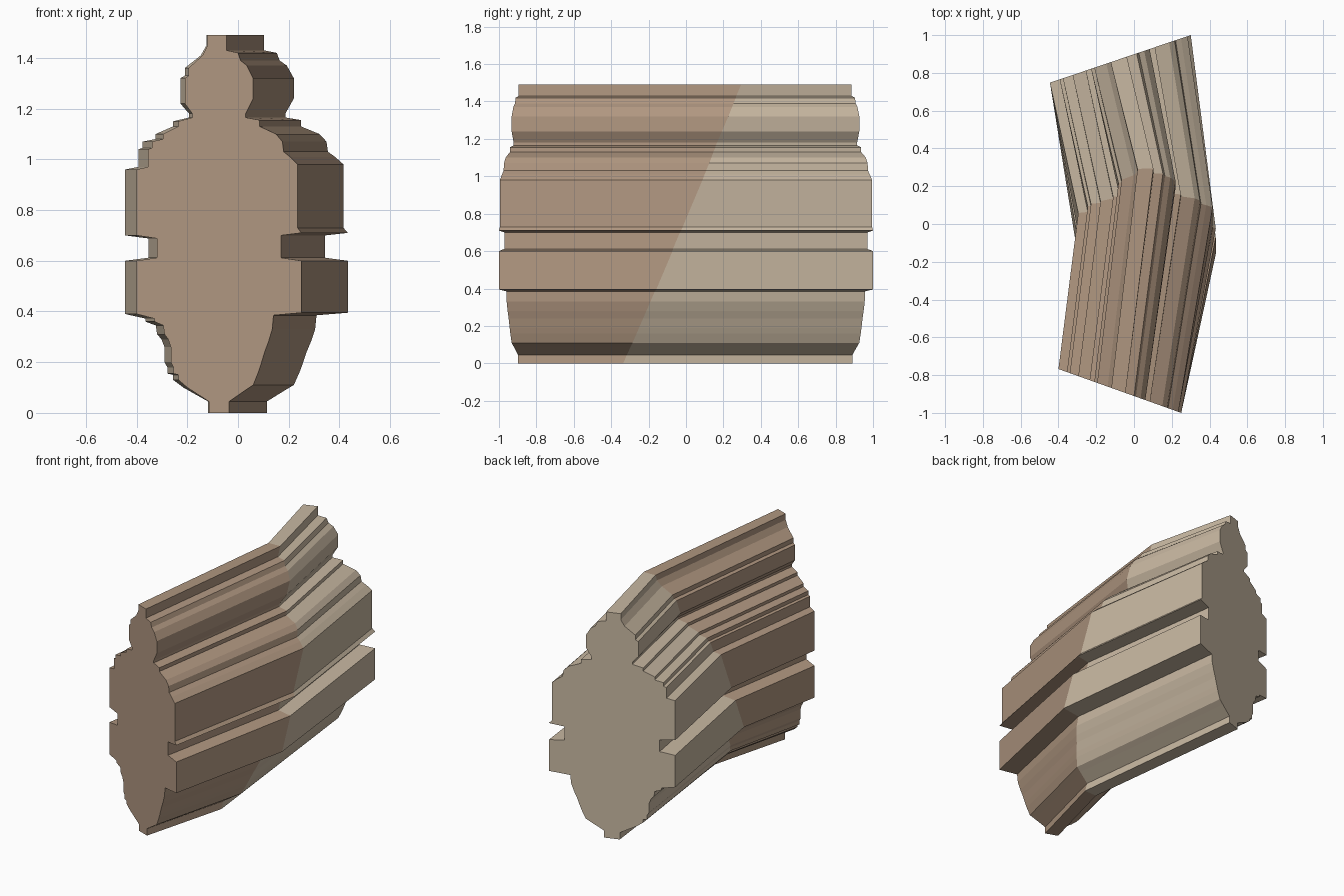
import bpy
import bmesh

# Stepped outline in (x, z): left side going up, then right side going down
LEFT = [(-.115, 0), (-.115, .045), (-.2, .1), (-.235, .13), (-.235, .15), (-.255, .155),
        (-.255, .18), (-.265, .2), (-.265, .26), (-.275, .29), (-.29, .31), (-.295, .345),
        (-.33, .36), (-.33, .372), (-.4, .39), (-.4, .6), (-.32, .612), (-.32, .688),
        (-.4, .7), (-.4, .96), (-.355, .97), (-.355, 1.04), (-.34, 1.045), (-.34, 1.07),
        (-.295, 1.08), (-.295, 1.1), (-.235, 1.13), (-.235, 1.15), (-.18, 1.165),
        (-.18, 1.18), (-.21, 1.22), (-.21, 1.32), (-.195, 1.33), (-.195, 1.36),
        (-.14, 1.41), (-.12, 1.45), (-.12, 1.49)]
RIGHT = [(-.045, 1.49), (-.045, 1.43), (0, 1.42), (.01, 1.39), (.035, 1.37), (.06, 1.32),
         (.06, 1.24), (.03, 1.18), (.03, 1.165), (.085, 1.155), (.085, 1.13), (.15, 1.1),
         (.175, 1.07), (.18, 1.03), (.205, 1.01), (.235, .98), (.235, .73),
         (.25, .71), (.17, .7), (.17, .612), (.25, .6), (.25, .395), (.14, .385),
         (.135, .33), (.12, .28), (.105, .24), (.09, .19), (.08, .16), (.06, .11),
         (.03, .09), (-.035, .045), (-.035, 0)]
OUTLINE = LEFT + RIGHT


# The three cross-sections: angled front end, slanted joint, angled back end
def front_end(x, z):
    return (x, -1 - .357 * (x - .25), z)


def joint(x, z):
    xj = -.295 + 1.12 * (x + .4)
    return (xj, -.33 + .423 * z + .03 * (xj - .3), z)


def back_end(x, z):
    xb = -.445 + 1.147 * (x + .4)
    return (xb, 1 + .338 * (xb - .3), z)


def make_material(name, color):
    mat = bpy.data.materials.new(name)
    mat.diffuse_color = (*color, 1)
    return mat


bm = bmesh.new()
rings = [[bm.verts.new(section(x, z)) for x, z in OUTLINE]
         for section in (front_end, joint, back_end)]
n = len(OUTLINE)

# Side walls of the front and back halves
for half in range(2):
    a, b = rings[half], rings[half + 1]
    for i in range(n):
        j = (i + 1) % n
        bm.faces.new((a[i], a[j], b[j], b[i])).material_index = half

# Flat end caps
bm.faces.new(rings[0]).material_index = 0
bm.faces.new(rings[2][::-1]).material_index = 1
bmesh.ops.recalc_face_normals(bm, faces=bm.faces)

mesh = bpy.data.meshes.new("bent_stepped_block")
bm.to_mesh(mesh)
bm.free()
mesh.materials.append(make_material("warm brown", (.43, .305, .215)))
mesh.materials.append(make_material("pale beige", (.58, .48, .36)))
block = bpy.data.objects.new("bent_stepped_block", mesh)
bpy.context.collection.objects.link(block)
